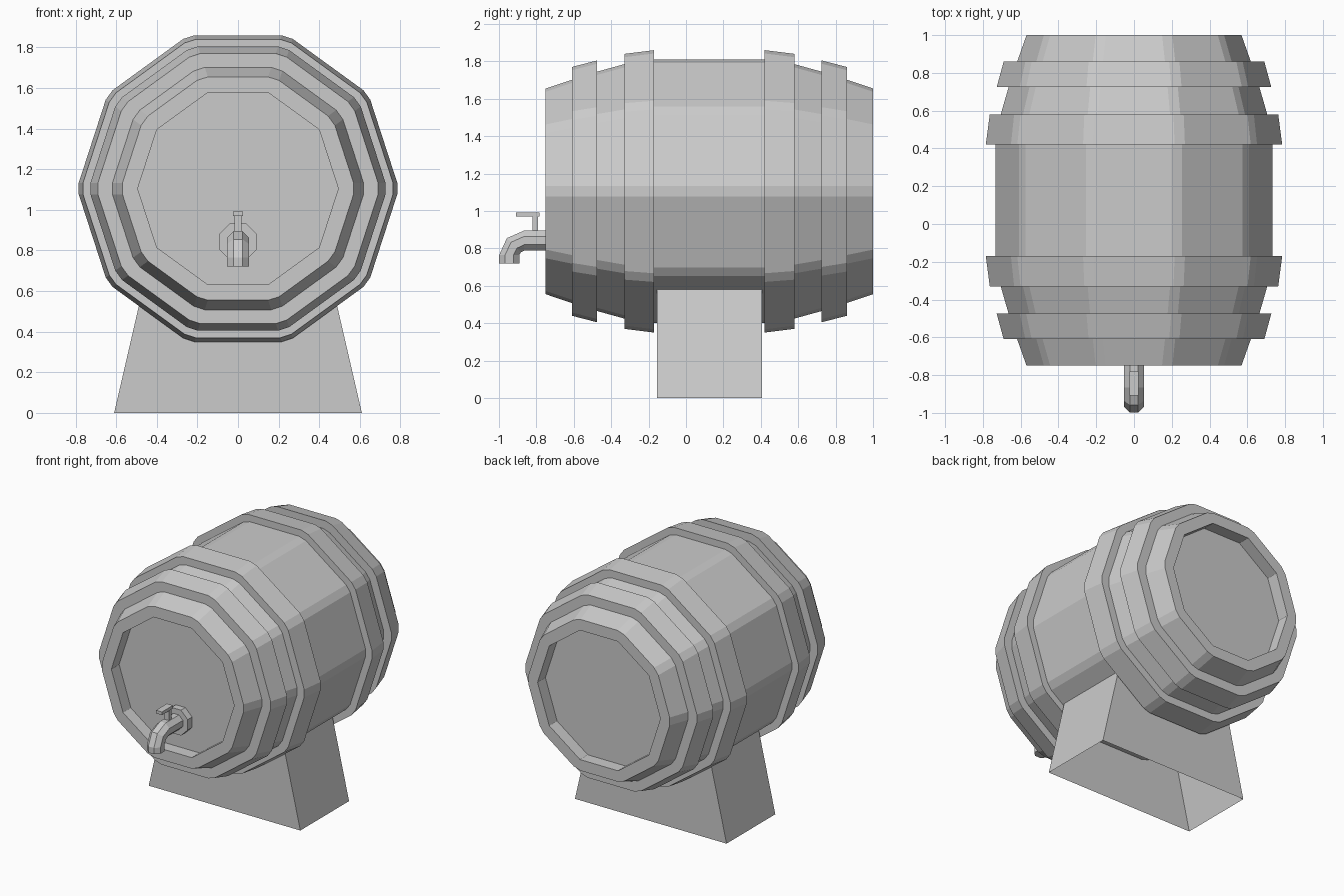
import bpy, bmesh
from math import sin, cos, pi, tau
from mathutils import Vector

old = bpy.data.objects.get("Cube")
if old:
    bpy.data.objects.remove(old)

grey = bpy.data.materials.new("plain grey")
grey.use_nodes = True
tone = (0.6, 0.6, 0.6, 1)
grey.diffuse_color = tone
grey.node_tree.nodes["Principled BSDF"].inputs["Base Color"].default_value = tone

AXIS_Z = 1.105    # height of the barrel axis
MIDDLE_Y = 0.125  # barrel is symmetric about this plane


def loft(name, rings, cap_start=False, cap_end=False):
    """Skin a list of equal-length closed rings."""
    bm = bmesh.new()
    loops = [[bm.verts.new(p) for p in ring] for ring in rings]
    for a, b in zip(loops, loops[1:]):
        n = len(a)
        for i in range(n):
            j = (i + 1) % n
            bm.faces.new((a[i], a[j], b[j], b[i]))
    if cap_start:
        bm.faces.new(loops[0])
    if cap_end:
        bm.faces.new(loops[-1])
    bmesh.ops.recalc_face_normals(bm, faces=bm.faces[:])
    mesh = bpy.data.meshes.new(name)
    bm.to_mesh(mesh)
    bm.free()
    mesh.materials.append(grey)
    obj = bpy.data.objects.new(name, mesh)
    bpy.context.collection.objects.link(obj)
    return obj


def stave_ring(y, apothem, cut=0.03):
    """Ten-sided ring around the barrel axis with trimmed corners."""
    r = apothem / cos(pi / 10)
    corners = [Vector((r * cos(k * tau / 10), y, AXIS_Z + r * sin(k * tau / 10)))
               for k in range(10)]
    ring = []
    for k, c in enumerate(corners):
        for other in (corners[k - 1], corners[(k + 1) % 10]):
            ring.append(c + (other - c).normalized() * cut)
    return ring


def box(name, low, high):
    (x0, y0, z0), (x1, y1, z1) = low, high
    rings = [[(x0, y0, z), (x1, y0, z), (x1, y1, z), (x0, y1, z)] for z in (z0, z1)]
    return loft(name, rings, True, True)


# Barrel body with a recessed head at both ends
half = [(-0.66, 0.47, 0.001), (-0.75, 0.47, 0.001), (-0.75, 0.55, 0.03),
        (-0.61, 0.597, 0.03), (-0.475, 0.64, 0.03), (-0.33, 0.68, 0.03),
        (-0.17, 0.705, 0.03)]
profile = half + [(2 * MIDDLE_Y - y, a, c) for y, a, c in reversed(half)]
loft("barrel_body", [stave_ring(*p) for p in profile], True, True)

# Four hoops, mirrored front to back
hoops = {"outer_hoop": (-0.61, -0.475, 0.665, 0.70),
         "inner_hoop": (-0.33, -0.17, 0.735, 0.755)}
for name, (y0, y1, a0, a1) in hoops.items():
    for side in ("front", "back"):
        section = [(y0, 0.55), (y0, a0), (y1, a1), (y1, 0.55), (y0, 0.55)]
        if side == "back":
            section = [(2 * MIDDLE_Y - y, a) for y, a in section]
        loft(f"{side}_{name}", [stave_ring(*p) for p in section])

# Hollow tapered stand, open below
loft("stand", [[(-w, -0.155, z), (w, -0.155, z), (w, 0.405, z), (-w, 0.405, z)]
               for w, z in ((0.61, 0), (0.46, 0.65))])


# Tap flange and bent spout, eight-sided
def tap_ring(y, z, r, tilt):
    ring = []
    for k in range(8):
        a = (k + 0.5) * tau / 8
        up = r * sin(a)
        ring.append((r * cos(a), y - up * sin(tilt), z + up * cos(tilt)))
    return ring


TAP_Z = 0.842
loft("tap_flange", [tap_ring(y, TAP_Z, 0.1, 0) for y in (-0.66, -0.71)], True, True)
path = [(-0.66, TAP_Z, 0), (-0.865, TAP_Z, 0), (-0.92, 0.817, pi / 4),
        (-0.945, 0.765, pi / 2), (-0.945, 0.72, pi / 2)]
loft("tap_spout", [tap_ring(y, z, 0.058, t) for y, z, t in path], True, True)

# Tap handle
box("tap_stem", (-0.018, -0.82, 0.87), (0.018, -0.79, 0.975))
box("tap_handle", (-0.024, -0.908, 0.97), (0.024, -0.782, 0.993))
